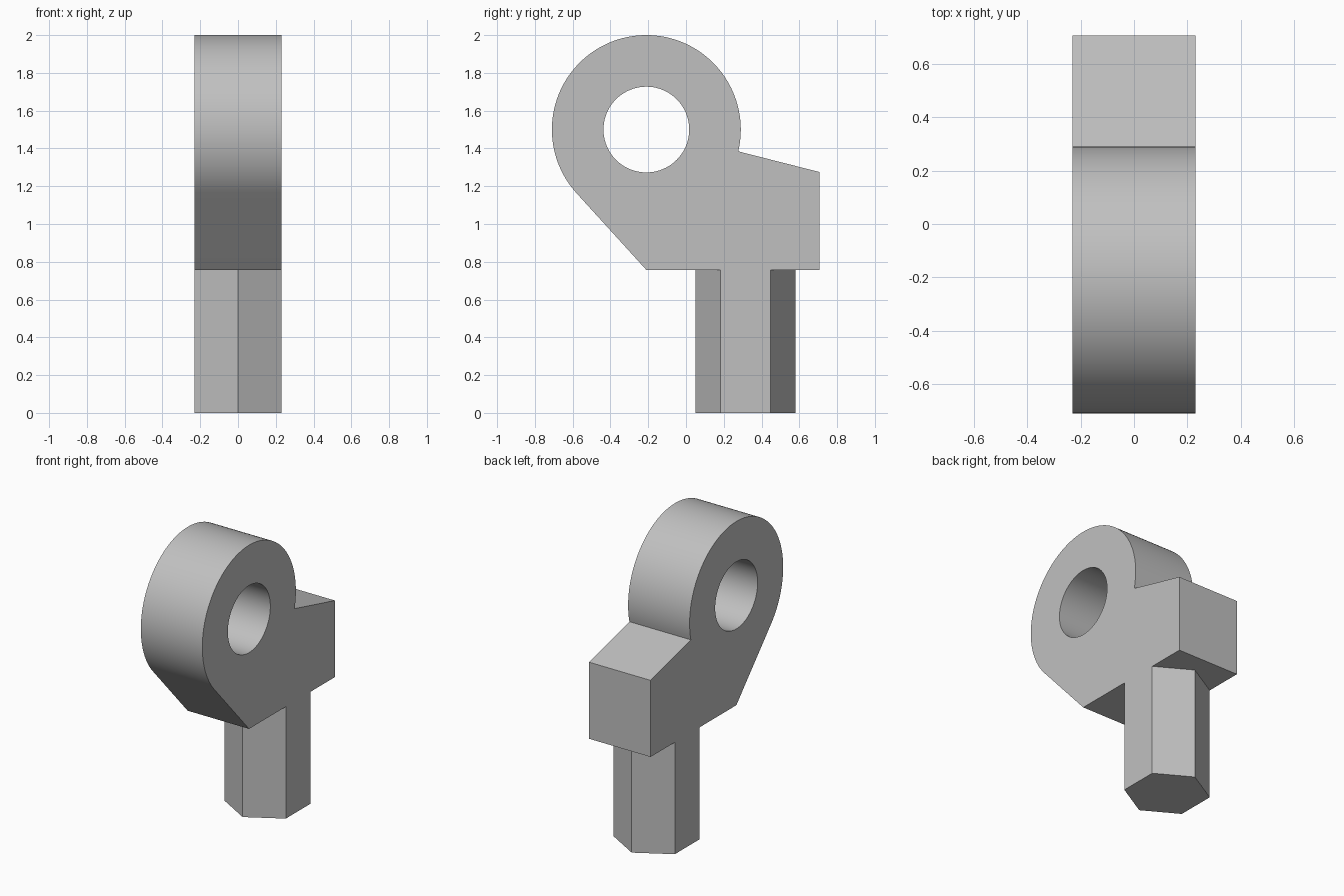
import bpy
import bmesh
from math import sin, cos, pi, radians, acos, hypot, atan2

if "Cube" in bpy.data.objects:
    bpy.data.objects.remove(bpy.data.objects["Cube"], do_unlink=True)

HALF_WIDTH = 0.23
EYE_Y, EYE_Z, EYE_R, HOLE_R = -0.21, 1.5, 0.5, 0.227
BASE_Z = 0.757

grey = bpy.data.materials.new("plain grey")
grey.use_nodes = True
grey.diffuse_color = (0.53, 0.53, 0.53, 1)
grey.node_tree.nodes["Principled BSDF"].inputs["Base Color"].default_value = grey.diffuse_color


def arc(y, z, r, start, end, steps):
    """Points along an arc in the side plane, both ends included."""
    angles = [start + (end - start) * i / steps for i in range(steps + 1)]
    return [(y + r * cos(a), z + r * sin(a)) for a in angles]


def extruded(name, loops, place, direction):
    """Fill the closed loops (inner ones become holes) and extrude them."""
    bm = bmesh.new()
    edges = []
    for loop in loops:
        verts = [bm.verts.new(place(*p)) for p in loop]
        edges += [bm.edges.new((v, verts[i - 1])) for i, v in enumerate(verts)]
    bmesh.ops.triangle_fill(bm, edges=edges, use_beauty=True)
    grown = bmesh.ops.extrude_face_region(bm, geom=bm.faces[:], use_keep_orig=True)
    moved = [g for g in grown["geom"] if isinstance(g, bmesh.types.BMVert)]
    bmesh.ops.translate(bm, verts=moved, vec=direction)
    bmesh.ops.recalc_face_normals(bm, faces=bm.faces[:])
    mesh = bpy.data.meshes.new(name)
    bm.to_mesh(mesh)
    bm.free()
    mesh.materials.append(grey)
    obj = bpy.data.objects.new(name, mesh)
    bpy.context.collection.objects.link(obj)
    bpy.ops.object.select_all(action="DESELECT")
    obj.select_set(True)
    bpy.context.view_layer.objects.active = obj
    bpy.ops.object.shade_smooth_by_angle(angle=radians(30))
    return obj


# Eye body: round head, sloped front tangent to it, square shoulder at the back
tangent = -pi / 2 - acos(EYE_R / (EYE_Z - BASE_Z)) + 2 * pi
notch = atan2(-0.115, 0.485)
outline = arc(EYE_Y, EYE_Z, EYE_R, notch, tangent, 96)
outline += [(EYE_Y, BASE_Z), (0.707, BASE_Z), (0.707, 1.275)]
hole = arc(EYE_Y, EYE_Z, HOLE_R, 0, 2 * pi, 80)[:-1]
extruded("eye_body", [outline, hole],
         lambda y, z: (-HALF_WIDTH, y, z), (2 * HALF_WIDTH, 0, 0))

# Hexagonal shank below the body, flats flush with the body sides
hexagon = arc(0, 0.315, HALF_WIDTH / cos(pi / 6), pi / 2, 5 * pi / 2, 6)[:-1]
extruded("hex_shank", [hexagon], lambda x, y: (x, y, 0), (0, 0, BASE_Z))
